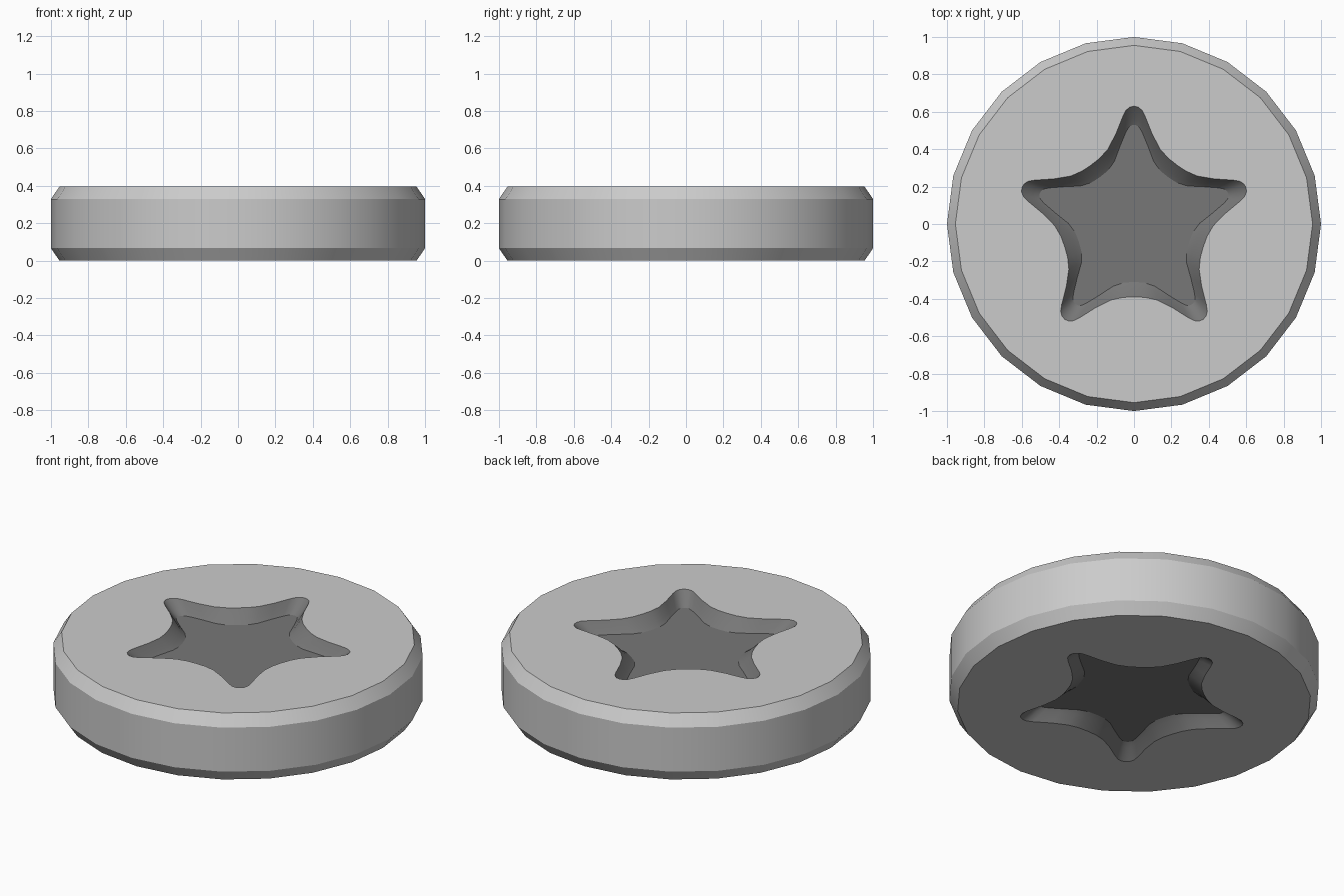
import bpy, bmesh, math

cube = bpy.data.objects.get("Cube")
if cube:
    bpy.data.objects.remove(cube, do_unlink=True)

SIDES = 24
HEIGHT = 0.396
MID = HEIGHT / 2

# Half outline of one star arm from tip to valley: (along arm, across arm)
RIM = [(0.63, 0), (0.625, 0.022), (0.608, 0.043), (0.575, 0.06), (0.48, 0.098),
       (0.40, 0.14), (0.352, 0.183), (0.3155, 0.229)]
FLOOR = [(0.53, 0), (0.527, 0.015), (0.515, 0.03), (0.487, 0.045), (0.415, 0.075),
         (0.335, 0.105), (0.285, 0.14), (0.251, 0.182)]
CREASE = [(a + (c - a) * 0.65, b + (d - b) * 0.65)
          for (a, b), (c, d) in zip(RIM, FLOOR)]


def make_material(name, value):
    mat = bpy.data.materials.new(name)
    mat.use_nodes = True
    color = (value, value, value, 1)
    mat.diffuse_color = color
    bsdf = mat.node_tree.nodes["Principled BSDF"]
    bsdf.inputs["Base Color"].default_value = color
    bsdf.inputs["Roughness"].default_value = 0.6
    return mat


def circle(radius):
    return [(radius * math.sin(2 * math.pi * i / SIDES),
             radius * math.cos(2 * math.pi * i / SIDES)) for i in range(SIDES)]


def star(half):
    """Mirror the half arm and repeat it five times, first tip towards +y."""
    arm = [(a, -b) for a, b in reversed(half[1:-1])] + half
    points = []
    for k in range(5):
        t = math.pi / 2 + 2 * math.pi * k / 5
        c, s = math.cos(t), math.sin(t)
        points += [(a * c - b * s, a * s + b * c) for a, b in arm]
    return points


def add_ring(bm, points, z):
    return [bm.verts.new((x, y, z)) for x, y in points]


def bridge(bm, r1, r2, material=0):
    n = len(r1)
    for i in range(n):
        j = (i + 1) % n
        bm.faces.new((r1[i], r1[j], r2[j], r2[i])).material_index = material


def ring_edges(bm, ring):
    return [bm.edges.get((v, ring[i - 1])) for i, v in enumerate(ring)]


bm = bmesh.new()
outer = []
for side in (1, -1):
    # Chamfered edge
    wall = add_ring(bm, circle(1.0), MID + side * 0.131)
    cap = add_ring(bm, circle(0.955), MID + side * MID)
    bridge(bm, wall, cap)
    outer.append(wall)
    # Sloped star recess with a soft foot and flat floor
    rim, crease, floor = [add_ring(bm, star(shape), MID + side * (MID - depth))
                          for shape, depth in ((RIM, 0), (CREASE, 0.048), (FLOOR, 0.066))]
    bridge(bm, rim, crease, 1)
    bridge(bm, crease, floor, 1)
    bm.faces.new(floor).material_index = 1
    # Flat cap around the star
    bmesh.ops.triangle_fill(bm, use_beauty=True, use_dissolve=False,
                            normal=(0, 0, side),
                            edges=ring_edges(bm, cap) + ring_edges(bm, rim))
# Outer wall
bridge(bm, outer[0], outer[1])
bmesh.ops.recalc_face_normals(bm, faces=bm.faces[:])

mesh = bpy.data.meshes.new("star_disc")
bm.to_mesh(mesh)
bm.free()
mesh.materials.append(make_material("light grey", 0.60))
mesh.materials.append(make_material("dark grey", 0.185))
disc = bpy.data.objects.new("star_disc", mesh)
bpy.context.collection.objects.link(disc)

bpy.ops.object.select_all(action='DESELECT')
disc.select_set(True)
bpy.context.view_layer.objects.active = disc
bpy.ops.object.shade_smooth_by_angle(angle=math.radians(25))
